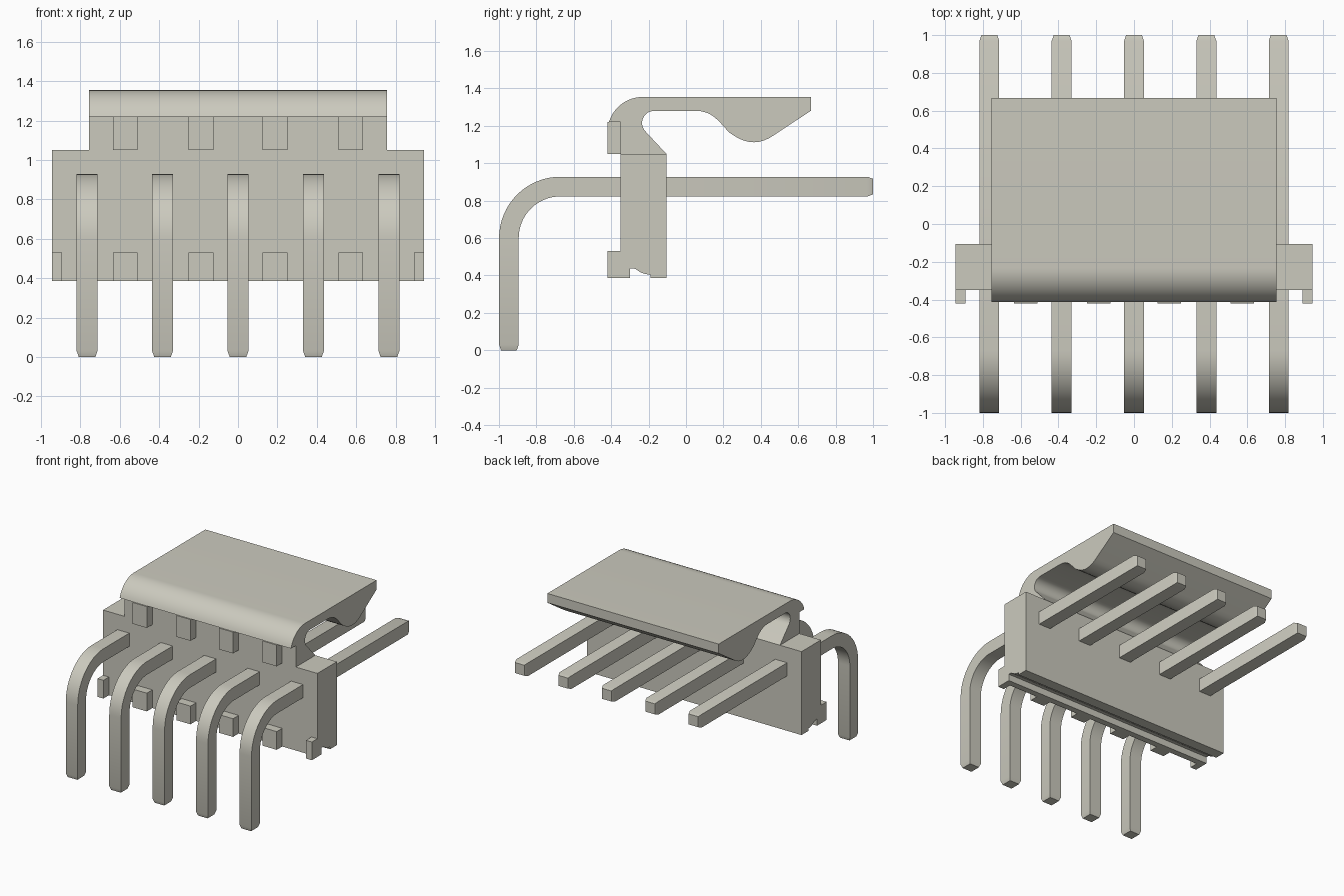
import bpy
import bmesh
from math import sin, cos, radians

cube = bpy.data.objects.get("Cube")
if cube:
    bpy.data.objects.remove(cube, do_unlink=True)

# One warm grey for everything
COLOUR = (0.60, 0.59, 0.515, 1)
grey = bpy.data.materials.new("warm grey")
grey.use_nodes = True
grey.diffuse_color = COLOUR
grey.node_tree.nodes["Principled BSDF"].inputs["Base Color"].default_value = COLOUR


def finish(name, bm):
    bmesh.ops.recalc_face_normals(bm, faces=bm.faces)
    mesh = bpy.data.meshes.new(name)
    bm.to_mesh(mesh)
    bm.free()
    mesh.materials.append(grey)
    obj = bpy.data.objects.new(name, mesh)
    bpy.context.collection.objects.link(obj)
    bpy.ops.object.select_all(action="DESELECT")
    obj.select_set(True)
    bpy.context.view_layer.objects.active = obj
    bpy.ops.object.shade_smooth_by_angle(angle=radians(25))
    return obj


def extrude(name, profile, x0, x1):
    """Extrude a (y, z) profile from x0 to x1."""
    bm = bmesh.new()
    face = bm.faces.new([bm.verts.new((x0, y, z)) for y, z in profile])
    new = bmesh.ops.extrude_face_region(bm, geom=[face])["geom"]
    moved = [v for v in new if isinstance(v, bmesh.types.BMVert)]
    bmesh.ops.translate(bm, verts=moved, vec=(x1 - x0, 0, 0))
    return finish(name, bm)


def arc(cy, cz, r, a0, a1, steps):
    angles = [radians(a0 + (a1 - a0) * i / steps) for i in range(steps + 1)]
    return [(cy + r * cos(a), cz + r * sin(a)) for a in angles]


def bezier(p0, p1, p2, p3, steps=8):
    pts = []
    for i in range(steps + 1):
        t = i / steps
        w = ((1 - t) ** 3, 3 * t * (1 - t) ** 2, 3 * t * t * (1 - t), t ** 3)
        pts.append(tuple(sum(k * p[a] for k, p in zip(w, (p0, p1, p2, p3)))
                         for a in (0, 1)))
    return pts


def box(y0, y1, z0, z1):
    return [(y0, z0), (y1, z0), (y1, z1), (y0, z1)]


FRONT, BACK, BASE, DECK = -0.35, -0.105, 0.385, 1.05

# Housing block with the groove along its underside
groove = [(-0.30, BASE), (-0.30, 0.438)]
groove += bezier((-0.285, 0.438), (-0.26, 0.438), (-0.25, 0.405), (-0.19, 0.405))
groove += [(-0.19, BASE)]
extrude("housing", [(FRONT, BASE)] + groove
        + [(BACK, BASE), (BACK, DECK), (FRONT, DECK)], -0.945, 0.945)

# Latch arm: hooked neck, flat top and rounded catch below
latch = [(FRONT, DECK), (FRONT, 1.22)]
latch += arc(-0.232, 1.166, 0.188, 163, 90, 12)
latch += [(0.667, 1.354), (0.667, 1.28)]
latch += bezier((0.47, 1.15), (0.40, 1.10), (0.33, 1.10), (0.26, 1.145))
latch += bezier((0.23, 1.165), (0.17, 1.23), (0.14, 1.28), (0.05, 1.28))
latch += arc(-0.17, 1.215, 0.065, 90, 225, 12)
latch += [(BACK, DECK)]
extrude("latch_arm", latch, -0.755, 0.755)

# Small tabs under the latch and feet along the lower edge
for side in (-1, 1):
    for inner, outer in ((0.125, 0.25), (0.51, 0.635)):
        extrude("latch_tab", box(-0.42, FRONT, DECK, 1.22), side * inner, side * outer)
        extrude("foot", box(-0.42, FRONT, BASE, 0.53), side * inner, side * outer)
    extrude("end_foot", box(-0.42, FRONT, BASE, 0.53), side * 0.893, side * 0.945)


# Bent square pins with tapered tips
def pin(name, x):
    half, tip = 0.0525, 0.042
    bend = arc(-0.672, 0.60, 0.275, 180, 90, 16)
    # Each station: y, z, direction angle of the section, half width
    rings = [(-0.947, 0, 180, tip), (-0.947, 0.03, 180, half)]
    rings += [(y, z, 180 - 90 * i / 16, half) for i, (y, z) in enumerate(bend)]
    rings += [(0.97, 0.875, 90, half), (1.0, 0.875, 90, tip)]
    bm = bmesh.new()
    loops = []
    for y, z, angle, h in rings:
        dy, dz = h * cos(radians(angle)), h * sin(radians(angle))
        loops.append([bm.verts.new((x + sx * h, y + s * dy, z + s * dz))
                      for sx, s in ((-1, -1), (1, -1), (1, 1), (-1, 1))])
    for a, b in zip(loops, loops[1:]):
        for i in range(4):
            j = (i + 1) % 4
            bm.faces.new((a[i], a[j], b[j], b[i]))
    bm.faces.new(loops[0])
    bm.faces.new(loops[-1])
    finish(name, bm)


for n in range(5):
    pin("pin", (n - 2) * 0.383)
